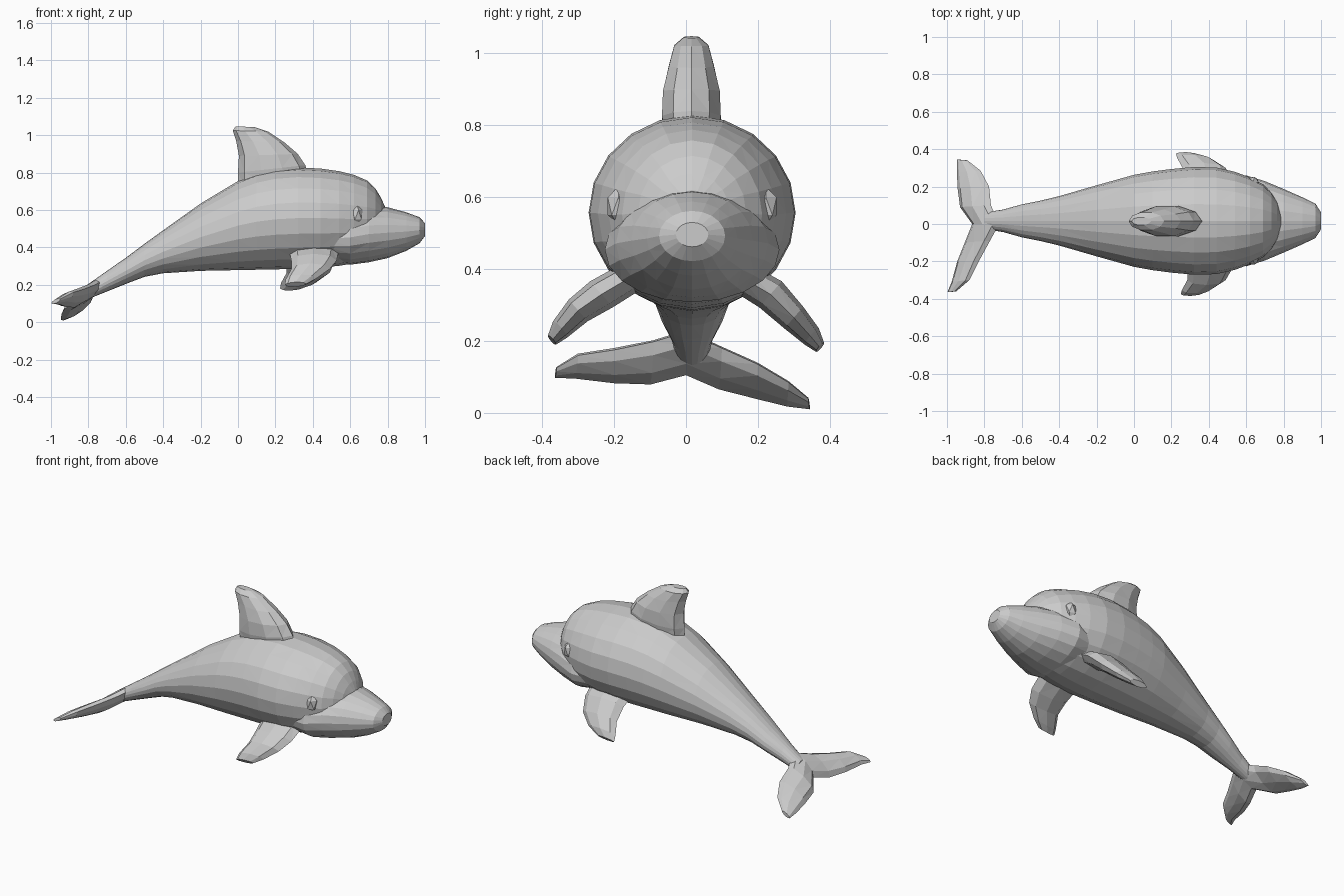
import bpy, bmesh, math
from mathutils import Vector


def loft(name, rings, sides):
    """Skin elliptical rings given as (centre, half axis u, half axis v)."""
    bm = bmesh.new()
    loops = []
    for c, u, v in rings:
        loop = []
        for i in range(sides):
            a = 2 * math.pi * i / sides
            loop.append(bm.verts.new(Vector(c) + Vector(u) * math.cos(a) + Vector(v) * math.sin(a)))
        loops.append(loop)
    for p, q in zip(loops, loops[1:]):
        for i in range(sides):
            j = (i + 1) % sides
            bm.faces.new((p[i], p[j], q[j], q[i]))
    bm.faces.new(loops[0])
    bm.faces.new(loops[-1])
    bmesh.ops.triangulate(bm, faces=bm.faces[:])
    bmesh.ops.recalc_face_normals(bm, faces=bm.faces[:])
    mesh = bpy.data.meshes.new(name)
    bm.to_mesh(mesh)
    bm.free()
    obj = bpy.data.objects.new(name, mesh)
    bpy.context.collection.objects.link(obj)
    return obj


def trunk(name, rows, sides=20):
    """Rows of x, bottom z, top z, half width."""
    return loft(name, [((x, 0.017, (b + t) / 2), (0, w, 0), (0, 0, (t - b) / 2))
                       for x, b, t, w in rows], sides)


def blade(name, rows, normal, sides=8):
    """Rows of leading point, trailing point, half thickness."""
    n = Vector(normal).normalized()
    return loft(name, [((Vector(a) + Vector(b)) / 2, (Vector(a) - Vector(b)) / 2, n * t)
                       for a, b, t in rows], sides)


# Body with rounded forehead
body = trunk("body", [
    (-0.80, 0.125, 0.205, 0.045), (-0.70, 0.165, 0.275, 0.060),
    (-0.60, 0.205, 0.345, 0.088), (-0.50, 0.243, 0.420, 0.108),
    (-0.40, 0.262, 0.492, 0.132), (-0.20, 0.275, 0.635, 0.190),
    (0.00, 0.279, 0.755, 0.246), (0.10, 0.281, 0.795, 0.264),
    (0.20, 0.283, 0.818, 0.277), (0.32, 0.286, 0.828, 0.288),
    (0.44, 0.292, 0.822, 0.285), (0.54, 0.302, 0.808, 0.262),
    (0.62, 0.315, 0.788, 0.232), (0.69, 0.345, 0.758, 0.195),
    (0.735, 0.40, 0.715, 0.150), (0.765, 0.45, 0.665, 0.105),
    (0.785, 0.50, 0.620, 0.050)])

# Beak, fused into the head
beak = trunk("beak", [
    (0.45, 0.33, 0.56, 0.22), (0.60, 0.308, 0.60, 0.243),
    (0.70, 0.321, 0.622, 0.212), (0.80, 0.343, 0.615, 0.170),
    (0.90, 0.382, 0.588, 0.126), (0.97, 0.422, 0.562, 0.092),
    (1.00, 0.462, 0.530, 0.045)])
union = body.modifiers.new("fuse", "BOOLEAN")
union.operation = "UNION"
union.solver = "EXACT"
union.object = beak
bpy.context.view_layer.objects.active = body
bpy.ops.object.modifier_apply(modifier=union.name)
bpy.data.objects.remove(beak)

# Dorsal fin
blade("dorsal_fin", [
    ((x1, 0.015, z1), (x0, 0.015, z0), t) for x0, z0, x1, z1, t in [
        (0.00, 0.72, 0.38, 0.78, 0.075), (0.00, 0.80, 0.36, 0.84, 0.086),
        (0.005, 0.89, 0.32, 0.90, 0.083), (-0.01, 0.97, 0.25, 0.96, 0.066),
        (-0.028, 1.025, 0.16, 1.02, 0.050), (-0.012, 1.048, 0.09, 1.043, 0.022)]],
    (0, 1, 0), 10)

# Flippers, the near one swept slightly higher
for side, label, dx, dz in ((1, "left", 0.0, 0.0), (-1, "right", 0.025, 0.02)):
    blade(label + "_flipper", [
        ((0.53 + dx * 0.3, side * 0.15, 0.38), (0.25 + dx, side * 0.15, 0.38), 0.045),
        ((0.52 + dx * 0.3, side * 0.235, 0.33), (0.26 + dx, side * 0.235, 0.33), 0.048),
        ((0.49, side * 0.30, 0.265 + dz), (0.26 + dx, side * 0.30, 0.265 + dz), 0.040),
        ((0.42, side * 0.345, 0.215 + dz), (0.23 + dx, side * 0.355, 0.21 + dz), 0.030),
        ((0.34 + dx, side * 0.37, 0.185 + dz), (0.225 + dx, side * 0.376, 0.18 + dz), 0.017)],
        (0, side * 0.65, 0.75))

# Tail flukes, slightly rolled and swept
blade("tail_flukes", [
    ((-0.95, -0.36, 0.125), (-0.998, -0.365, 0.10), 0.010),
    ((-0.88, -0.30, 0.160), (-0.975, -0.31, 0.10), 0.022),
    ((-0.83, -0.20, 0.175), (-0.945, -0.20, 0.088), 0.030),
    ((-0.77, -0.09, 0.198), (-0.905, -0.10, 0.083), 0.034),
    ((-0.72, 0.0, 0.225), (-0.865, 0.0, 0.110), 0.036),
    ((-0.765, 0.10, 0.180), (-0.930, 0.09, 0.070), 0.034),
    ((-0.775, 0.20, 0.135), (-0.943, 0.19, 0.045), 0.030),
    ((-0.82, 0.285, 0.085), (-0.947, 0.28, 0.022), 0.022),
    ((-0.89, 0.34, 0.040), (-0.945, 0.345, 0.012), 0.010)],
    (-0.5, 0, 0.85))

# Eyes
for side, label in ((1, "left"), (-1, "right")):
    bpy.ops.mesh.primitive_ico_sphere_add(
        subdivisions=1, radius=1, location=(0.635, 0.017 + side * 0.205, 0.575))
    eye = bpy.context.object
    eye.name = label + "_eye"
    eye.scale = (0.035, 0.035, 0.055)
